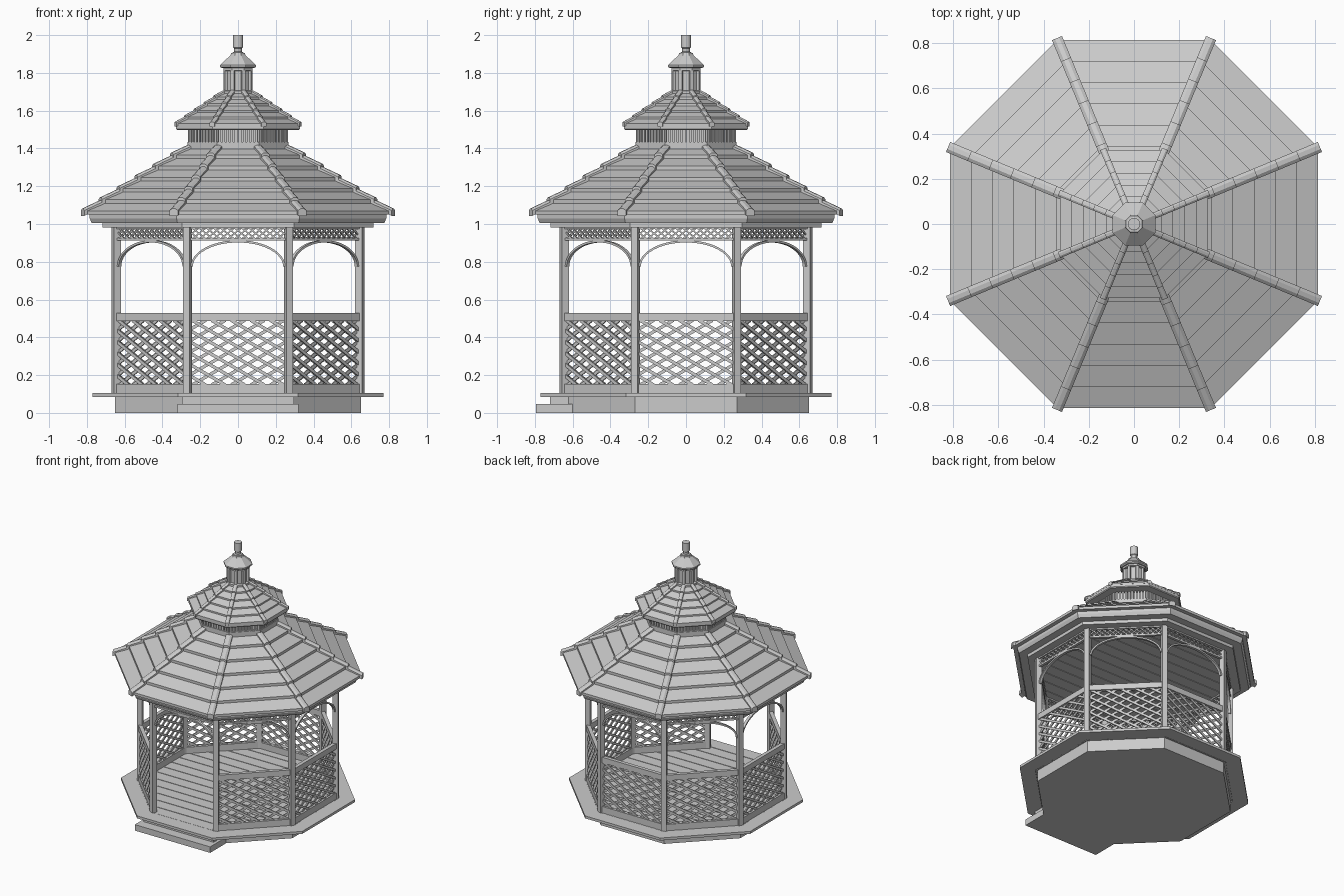
import bpy, bmesh, math
from mathutils import Vector, Matrix

if "Cube" in bpy.data.objects:
    bpy.data.objects.remove(bpy.data.objects["Cube"])

C = math.cos(math.pi / 8)
T = math.tan(math.pi / 8)


def rot(k):
    return Matrix.Rotation(k * math.pi / 4, 4, 'Z')


def finish(bm, name):
    bmesh.ops.recalc_face_normals(bm, faces=bm.faces)
    me = bpy.data.meshes.new(name)
    bm.to_mesh(me)
    bm.free()
    ob = bpy.data.objects.new(name, me)
    bpy.context.collection.objects.link(ob)
    return ob


def skin(bm, loops, cap=True):
    """Bridge a list of equal point loops, capping or joining the ends."""
    vs = [[bm.verts.new(p) for p in l] for l in loops]
    pairs = list(zip(vs, vs[1:])) + ([] if cap else [(vs[-1], vs[0])])
    n = len(vs[0])
    for a, b in pairs:
        for i in range(n):
            bm.faces.new((a[i], a[(i + 1) % n], b[(i + 1) % n], b[i]))
    if cap:
        bm.faces.new(vs[0])
        bm.faces.new(vs[-1])


def lathe(name, prof, n=8, ring=False):
    """Revolve (apothem, z) points into an n-sided solid or a closed ring."""
    bm = bmesh.new()
    c = math.cos(math.pi / n)
    skin(bm, [[(a / c * math.cos((i + .5) * math.tau / n), a / c * math.sin((i + .5) * math.tau / n), z)
               for i in range(n)] for a, z in prof], not ring)
    return finish(bm, name)


def box(bm, lo, hi, M=Matrix()):
    skin(bm, [[M @ Vector(p) for p in ((lo[0], lo[1], z), (hi[0], lo[1], z), (hi[0], hi[1], z), (lo[0], hi[1], z))]
              for z in (lo[2], hi[2])])


def slat(bm, M, x0, z0, x1, z1, w, y0, y1):
    """Flat bar in the plane of one side."""
    d = Vector((x1 - x0, z1 - z0)).normalized() * w / 2
    skin(bm, [[M @ Vector((x, y, z)) for x, z in ((x0 - d.y, z0 + d.x), (x0 + d.y, z0 - d.x),
                                                  (x1 + d.y, z1 - d.x), (x1 - d.y, z1 + d.x))] for y in (y0, y1)])


def lattice(bm, M, h, zb, zt, slope, step, w, y, t):
    """Crossed slats clipped to a panel of half width h."""
    n = int((h * slope + zt - zb) / step) + 1
    zm = (zb + zt) / 2
    for s in (1, -1):
        for i in range(-n, n + 1):
            c = zm + (i + .5) * step
            xs = sorted(((zb - c) / (s * slope), (zt - c) / (s * slope)))
            x0, x1 = max(-h, xs[0]), min(h, xs[1])
            if x1 - x0 > .008:
                slat(bm, M, x0, c + s * slope * x0, x1, c + s * slope * x1, w, y, y + s * t)


def planks(name, a, z0, z1, count, gap):
    """Boards along x trimmed to an octagon."""
    bm = bmesh.new()
    half = lambda y: min(a, a * math.sqrt(2) - abs(y))
    for i in range(count):
        y0 = -a + 2 * a * i / count + gap / 2
        y1 = -a + 2 * a * (i + 1) / count - gap / 2
        skin(bm, [[(-half(y0), y0, z), (half(y0), y0, z), (half(y1), y1, z), (-half(y1), y1, z)] for z in (z0, z1)])
    finish(bm, name)


def tiled_roof(name, a0, z0, a1, z1, n, t, w, peak):
    """Stepped courses plus overlapping ridge caps on the eight corners."""
    prof = [(a0, z0)]
    at = lambda i: (a0 + (a1 - a0) * i / n, z0 + (z1 - z0) * i / n)
    for i in range(n):
        a, z = at(i)
        prof += [(a, z + t), at(i + 1)]
    lathe(name, prof)
    bm = bmesh.new()
    for k in range(8):
        M = Matrix.Rotation((k + .5) * math.pi / 4, 4, 'Z')
        for i in range(n):
            loops = []
            for (a, z), lift in ((at(i - .08), t + .006), (at(i + 1), .01)):
                r, z = a / C, z + lift
                loops.append([M @ Vector((r, y, z + dz)) for y, dz in
                              ((-w, -t - .008), (-w, 0), (-w * .4, peak), (w * .4, peak), (w, 0), (w, -t - .008))])
            skin(bm, loops)
    finish(bm, name + "_ridge_caps")


# base, deck and steps
lathe("base", [(.65, 0), (.65, .088)])
lathe("deck_border", [(.665, .085), (.77, .085), (.77, .104), (.665, .104)], ring=True)
planks("floor_boards", .664, .086, .103, 14, .005)
bm = bmesh.new()
box(bm, (-.32, -.795, 0), (.32, -.6, .046))
box(bm, (-.297, -.72, .046), (.297, -.6, .088))
finish(bm, "front_steps")

# posts on the eight corners
A = .645
bm = bmesh.new()
for k in range(8):
    M = Matrix.Rotation((k + .5) * math.pi / 4, 4, 'Z') @ Matrix.Translation((A / C, 0, 0))
    box(bm, (-.019, -.019, .1), (.019, .019, .99), M)
finish(bm, "posts")

# railing panels on every side but the front
H = A * T - .012
rails, lat = bmesh.new(), bmesh.new()
for k in range(1, 8):
    box(rails, (-H, -A - .014, .1), (H, -A + .014, .152), rot(k))
    box(rails, (-H, -A - .014, .487), (H, -A + .014, .53), rot(k))
    lattice(lat, rot(k), H, .148, .49, .58, .06, .017, -A, .008)
finish(rails, "railing_rails")
finish(lat, "railing_lattice")

# frieze and curved braces on every side
rails, lat, arch = bmesh.new(), bmesh.new(), bmesh.new()
for k in range(8):
    M = rot(k)
    box(rails, (-H, -A - .01, .912), (H, -A + .01, .926), M)
    box(rails, (-H, -A - .012, .974), (H, -A + .012, .99), M)
    lattice(lat, M, H, .92, .98, .8, .03, .008, -A, .005)
    loops = []
    for i in range(25):
        t = math.pi * i / 24
        c, s = math.cos(t), math.sin(t)
        o, q = Vector((.25 * c, .775 + .139 * s)), Vector((.239 * c, .775 + .127 * s))
        loops.append([M @ Vector((p.x, y, p.y)) for p, y in ((o, -A - .01), (o, -A + .01), (q, -A + .01), (q, -A - .01))])
    skin(arch, loops)
finish(rails, "frieze_rails")
finish(lat, "frieze_lattice")
finish(arch, "arched_braces")

# ceiling and eaves
planks("ceiling_boards", .665, .984, 1.0, 14, .005)
lathe("ceiling_beam", [(.664, .982), (.718, .982), (.718, 1.006), (.664, 1.006)], ring=True)
lathe("eave_fascia", [(.775, 1.006), (.785, 1.03), (.785, 1.056)])

# lower roof
tiled_roof("lower_roof", .815, 1.05, .25, 1.405, 6, .02, .024, .01)

# slatted neck
lathe("neck_core", [(.245, 1.39), (.245, 1.51)])
bm = bmesh.new()
for k in range(8):
    for i in range(10):
        x = (i - 4.5) * .0215
        box(bm, (x - .007, -.264, 1.432), (x + .007, -.24, 1.5), rot(k))
finish(bm, "neck_slats")
lathe("neck_sill", [(.268, 1.38), (.268, 1.434)])

# upper roof
lathe("upper_fascia", [(.322, 1.497), (.327, 1.503), (.327, 1.525)])
tiled_roof("upper_roof", .328, 1.52, .07, 1.695, 5, .012, .014, .006)

# cupola
lathe("cupola_core", [(.082, 1.68), (.082, 1.705), (.062, 1.708), (.062, 1.81), (.078, 1.812), (.078, 1.828)])
bm = bmesh.new()
for k in range(8):
    M = Matrix.Rotation((k + .5) * math.pi / 4, 4, 'Z')
    box(bm, (.062, -.01, 1.7), (.079, .01, 1.815), M)
finish(bm, "cupola_posts")
lathe("cupola_cap", [(.085, 1.825), (.095, 1.832), (.095, 1.842), (.04, 1.893), (.036, 1.905)])

# finial
fin = lathe("finial", [(.03, 1.895), (.03, 1.908), (.02, 1.912), (.022, 1.93), (.027, 1.935), (.027, 2.0)], 24)
bpy.context.view_layer.objects.active = fin
fin.select_set(True)
bpy.ops.object.shade_smooth_by_angle()
